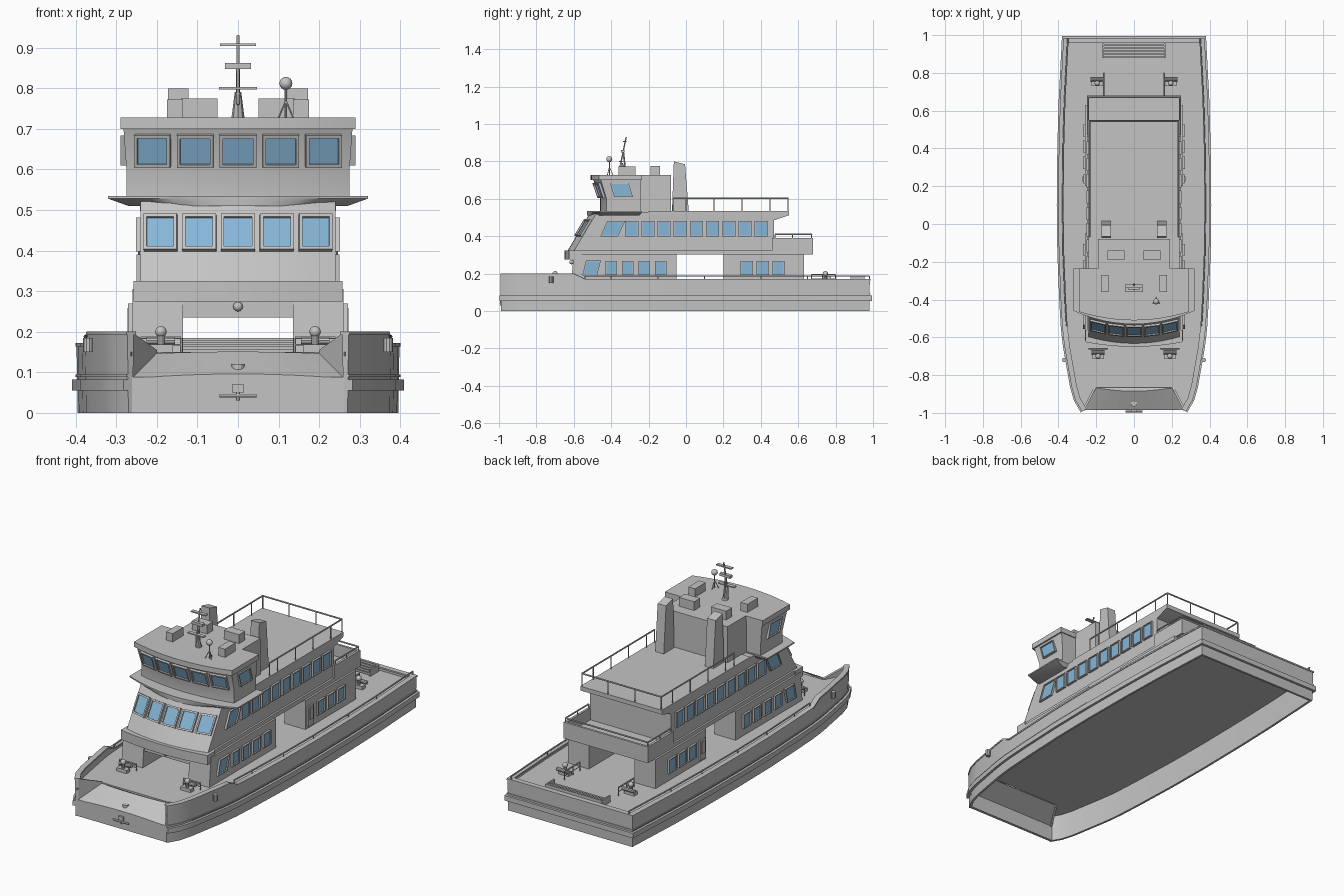
import bpy, bmesh, math
from mathutils import Vector as V

if "Cube" in bpy.data.objects:
    bpy.data.objects.remove(bpy.data.objects["Cube"])


def material(name, col):
    m = bpy.data.materials.new(name)
    m.use_nodes = True
    m.diffuse_color = (*col, 1)
    m.node_tree.nodes["Principled BSDF"].inputs["Base Color"].default_value = (*col, 1)
    return m


GREY = material("hull grey", (0.55, 0.55, 0.55))
GLASS = material("window blue", (0.24, 0.47, 0.68))


def finish(name, bm, mat=GREY, smooth=False):
    bmesh.ops.recalc_face_normals(bm, faces=bm.faces)
    me = bpy.data.meshes.new(name)
    bm.to_mesh(me)
    bm.free()
    ob = bpy.data.objects.new(name, me)
    bpy.context.collection.objects.link(ob)
    me.materials.append(mat)
    if smooth:
        bpy.ops.object.select_all(action="DESELECT")
        ob.select_set(True)
        bpy.context.view_layer.objects.active = ob
        bpy.ops.object.shade_smooth_by_angle(angle=math.radians(30))
    return ob


def loft(bm, rings, closed=False):
    """Skin equal closed rings, capping the ends or joining last to first."""
    rs = [[bm.verts.new(p) for p in r] for r in rings]
    n = len(rs[0])
    for a, b in zip(rs, rs[1:] + (rs[:1] if closed else [])):
        for i in range(n):
            bm.faces.new((a[i], a[(i + 1) % n], b[(i + 1) % n], b[i]))
    if not closed:
        bm.faces.new(rs[0])
        bm.faces.new(rs[-1])


def add_box(bm, x0, x1, y0, y1, z0, z1):
    loft(bm, [[(x0, y0, z), (x1, y0, z), (x1, y1, z), (x0, y1, z)] for z in (z0, z1)])


def add_rod(bm, a, b, r=0.004, r2=None, n=6):
    a, b = V(a), V(b)
    q = (b - a).to_track_quat("Z", "Y")
    circ = [V((math.cos(t), math.sin(t), 0)) for t in (2 * math.pi * i / n for i in range(n))]
    loft(bm, [[p + q @ (c * s) for c in circ] for p, s in ((a, r), (b, r if r2 is None else r2))])


def add_ball(bm, p, r):
    new = bmesh.ops.create_uvsphere(bm, u_segments=12, v_segments=8, radius=r)["verts"]
    bmesh.ops.translate(bm, verts=new, vec=p)


def box(name, *d):
    bm = bmesh.new()
    add_box(bm, *d)
    return finish(name, bm)


def plan(z, front, corner, rear, hw, n=12):
    """Deck outline with a bowed front."""
    xs = [hw * (2 * i / n - 1) for i in range(n + 1)]
    return [(x, front + (corner - front) * (x / hw) ** 2, z) for x in xs] + [(hw, rear, z), (-hw, rear, z)]


def tier(name, *levels):
    bm = bmesh.new()
    loft(bm, [plan(*lv) for lv in levels])
    return finish(name, bm, smooth=True)


# Hull: an open-bottomed shell swept round the deck edge
half = [(.27, -.99), (.305, -.93), (.325, -.86), (.36, -.66), (.382, -.4), (.392, -.15),
        (.395, .1), (.392, .4), (.385, .65), (.368, .98)]
steps = [(.368, -.6), (.374, -.54)]
half = sorted(half + steps, key=lambda p: p[1])
path = [V((x, y, 0)) for x, y in half] + [V((-x, y, 0)) for x, y in reversed(half)]


def sheer(y):
    return .2 if y < -.59 else .172


def sweep(name, section, pts=path):
    rings = []
    for i, p in enumerate(pts):
        a = (p - pts[max(i - 1, 0)]).normalized()
        b = (pts[min(i + 1, len(pts) - 1)] - p).normalized()
        t = (a + b).normalized()
        nrm = V((t.y, -t.x, 0)) / max(.6, t.dot(a if a.length else b))
        rings.append([p + nrm * d + V((0, 0, z)) for d, z in section(p.y)])
    bm = bmesh.new()
    loft(bm, rings)
    return finish(name, bm, smooth=True)


def band(d0, d1, z0, z1):
    return lambda y: [(d0, z0), (d1, z0), (d1, z1), (d0, z1)]


sweep("hull_shell", lambda y: [(-.012, 0), (0, 0), (.003, sheer(y)), (-.015, sheer(y))])
sweep("rub_rail", band(-.005, .014, .055, .082))
sweep("upper_rub_rail", band(-.005, .006, .088, .094))
sweep("bulwark_cap", lambda y: [(d, sheer(y) + z) for d, z in ((-.022, -.008), (.006, -.008), (.006, 0), (-.022, 0))])

# Deck with a notch for the sloping bow ramp
bm = bmesh.new()
deck = [(p.x * .975, p.y if p.y < .9 else .97) for p in path]
deck += [(-.21, -.865), (.21, -.865)]
loft(bm, [[(x, y, z) for x, y in deck] for z in (.14, .15)])
finish("main_deck", bm)

bm = bmesh.new()
rows = []
for y, hw, z, crown in ((-.985, .27, .084, .012), (-.865, .21, .146, .005)):
    xs = [hw * (i / 6 - 1) for i in range(13)]
    top = [(x, y - .02 * (1 - (x / hw) ** 2) * (y > -.9), z + crown * (1 - (x / hw) ** 2)) for x in xs]
    rows.append(top + [(hw, y, z - .01), (-hw, y, z - .01)])
loft(bm, rows)
finish("bow_ramp", bm)
box("bow_plate", -.27, .27, -.985, -.97, 0, .088)

# Bow bulwark returns, anchor and ring
bm = bmesh.new()
for s in (-1, 1):
    loft(bm, [[(s * x, y, z0), (s * (x + .012), y, z0), (s * (x + .012), y, z1), (s * x, y, z1)]
              for x, y, z0, z1 in ((.262, -.985, .07, .2), (.2, -.865, .13, .155))])
finish("bow_returns", bm)
bm = bmesh.new()
add_rod(bm, (-.045, -.992, .042), (.045, -.992, .042), .005)
add_box(bm, -.015, .015, -.995, -.98, .05, .07)
add_rod(bm, (0, -.99, .03), (0, -.99, .06), .004)
add_rod(bm, (0, -.95, .1), (0, -.95, .12), .016, n=12)
finish("bow_anchor", bm)

# Lower cabins on both sides of the open car lane
bm = bmesh.new()
for s in (-1, 1):
    for y0, y0t, y1 in ((-.615, -.6, -.05), (.2, .2, .63)):
        loft(bm, [[(s * .135, y, z), (s * .26, y, z), (s * .26, y1, z), (s * .135, y1, z)]
                  for y, z in ((y0, .15), (y0t, .305))])
finish("lower_cabins", bm)
box("lane_lintel", -.14, .14, -.6, -.55, .235, .305)
tier("front_visor", (.275, -.65, -.625, -.56, .257), (.325, -.65, -.625, -.56, .257))
tier("promenade_slab", (.303, -.645, -.62, .68, .25), (.325, -.645, -.62, .68, .25))

# Passenger saloon and the sloped aft overhang
tier("saloon", (.32, -.635, -.6, .47, .24), (.53, -.51, -.475, .47, .24))
tier("upper_deck", (.485, -.2, -.2, .47, .24), (.512, -.2, -.2, .55, .242), (.535, -.2, -.2, .55, .242))
bm = bmesh.new()
for s in (-1, 1):
    add_box(bm, s * .238, s * .25, .46, .68, .32, .39)
add_box(bm, -.25, .25, .668, .68, .32, .39)
finish("aft_bulwark", bm)

# Bridge wings, wheelhouse and roof
tier("bridge_wings", (.51, -.53, -.44, -.25, .27), (.528, -.53, -.46, -.235, .32), (.535, -.53, -.46, -.235, .32))
tier("wheelhouse", (.53, -.46, -.425, -.24, .275), (.6, -.46, -.425, -.24, .275), (.7, -.495, -.455, -.24, .282))
tier("wheelhouse_roof", (.7, -.51, -.465, -.235, .29), (.728, -.51, -.465, -.235, .29))
box("wheelhouse_aft", -.19, .19, -.24, -.08, .53, .728)

# Funnels with slanted tops, and roof lockers
bm = bmesh.new()
for s in (-1, 1):
    loft(bm, [[(s * x, -.075, .53), (s * x, .015, .53), (s * x, -.005, .785), (s * x, -.065, .8)]
              for x in (.122, .172)])
finish("funnels", bm)
bm = bmesh.new()
for s in (-1, 1):
    add_box(bm, s * .05, s * .14, -.19, -.14, .72, .775)
    add_box(bm, s * .135, s * .175, -.36, -.27, .72, .772)
finish("roof_lockers", bm)

# Windows: raised frame ring plus a glass plate
frames, panes = bmesh.new(), bmesh.new()


def window(p, u, v, w, h, rim=.008):
    p, u, v = V(p), V(u), V(v)
    n = u.cross(v).normalized()

    def ring(k, d):
        return [p + u * (a * (w / 2 + k)) + v * (b * (h / 2 + k)) + n * d
                for a, b in ((-1, -1), (1, -1), (1, 1), (-1, 1))]
    loft(frames, [ring(rim, -.003), ring(rim, .011), ring(0, .011), ring(0, -.003)], closed=True)
    loft(panes, [ring(0, -.003), ring(0, .004)])


def front_windows(xs, z, w, h, low, high):
    """Lay windows on a bowed, raked front given by two plan levels."""
    def at(x, zz):
        k = (zz - low[0]) / (high[0] - low[0])
        f, c, hw = (low[i] + (high[i] - low[i]) * k for i in (1, 2, 3))
        return V((x, f + (c - f) * (x / hw) ** 2, zz))
    for x in xs:
        window(at(x, z), (at(x + .01, z) - at(x - .01, z)).normalized(),
               (at(x, z + .01) - at(x, z - .01)) / .02, w, h)


front_windows([i * .095 for i in range(-2, 3)], .442, .068, .072, (.32, -.635, -.6, .24), (.53, -.51, -.475, .24))
front_windows([i * .105 for i in range(-2, 3)], .647, .074, .064, (.6, -.46, -.425, .275), (.7, -.495, -.455, .282))


def side_window(x, y, z, w, h, lean=0, rim=.005):
    for s in (-1, 1):
        window((s * x, y, z), (0, s, 0), (0, lean, 1), w, h, rim)


side_window(.24, -.392, .44, .085, .074, .45)
for i in range(9):
    side_window(.24, -.29 + i * .0865, .44, .06, .074)
side_window(.26, -.505, .23, .07, .07, .25)
for i in range(4):
    side_window(.26, -.40 + i * .088, .23, .052, .066)
for i in range(3):
    side_window(.26, .325 + i * .085, .23, .055, .066)
side_window(.278, -.345, .647, .09, .064, -.3)
finish("window_frames", frames)
finish("window_glass", panes, GLASS)

# Cabin doors
bm = bmesh.new()
for s in (-1, 1):
    add_box(bm, s * .255, s * .268, .215, .262, .16, .268)
    add_box(bm, s * .265, s * .272, .225, .252, .195, .258)
finish("side_doors", bm)

# Railings
bm = bmesh.new()


def rail(pts, z0, z1, mid=False):
    for a, b in zip(pts, pts[1:]):
        add_rod(bm, (*a, z1), (*b, z1))
        if mid:
            add_rod(bm, (*a, (z0 + z1) / 2), (*b, (z0 + z1) / 2), .002)
    for p in pts:
        add_rod(bm, (*p, z0), (*p, z1), .003)


loop = [(.235, y) for y in (-.07, .0, .15, .3, .45, .545)] + [(.08, .545)]
rail(loop + [(-x, y) for x, y in reversed(loop)], .53, .603)
loop = [(.244, .475), (.244, .57), (.244, .672)]
rail(loop + [(-x, y) for x, y in reversed(loop)], .385, .41)
for s in (-1, 1):
    rail([(s * (p.x - .018), p.y) for p in path[:len(path) // 2] if p.y > -.58], .165, .188)
    rail([(s * .16, y) for y in (.67, .73, .8)], .15, .195, True)
    rail([(s * x, -.66) for x in (.14, .19, .24)], .15, .185, True)
finish("railings", bm)

# Stern gate slats
bm = bmesh.new()
for i in range(5):
    add_box(bm, -.165, .165, .882 + i * .016, .89 + i * .016, .155, .165 + i * .005)
for s in (-1, 1):
    add_box(bm, s * .16, s * .168, .88, .955, .15, .185)
finish("stern_gate", bm)

# Winches and bollards
bm = bmesh.new()
for s in (-1, 1):
    for x, y in ((.19, -.7), (.195, .745)):
        add_box(bm, s * (x - .03), s * (x + .03), y - .015, y + .015, .15, .168)
        add_rod(bm, (s * x, y, .15), (s * x, y, .195), .009, n=10)
        add_ball(bm, (s * x, y, .2), .014)
        add_rod(bm, (s * (x - .035), y + .02, .178), (s * (x + .035), y + .02, .178), .01, n=10)
    add_rod(bm, (s * .37, -.72, .15), (s * .37, -.72, .185), .012, n=10)
add_ball(bm, (0, -.612, .262), .012)
finish("deck_gear", bm, smooth=True)

# Main mast with radar bars, and a tripod light
bm = bmesh.new()
add_rod(bm, (0, -.33, .72), (0, -.345, .79), .017, .008, 8)
add_rod(bm, (0, -.355, .76), (0, -.32, .93), .004)
add_rod(bm, (0, -.32, .72), (0, -.335, .85), .005)
for z, w, h in ((.8, .047, .006), (.855, .032, .014), (.907, .044, .006)):
    y = -.355 + (z - .76) * .2
    add_box(bm, -w, w, y - .012, y + .008, z - h / 2, z + h / 2)
finish("main_mast", bm)
bm = bmesh.new()
for i in range(3):
    t = math.pi * (2 * i / 3 + .5)
    add_rod(bm, (.118 + .022 * math.cos(t), -.41 + .022 * math.sin(t), .725), (.118, -.41, .77), .002)
add_rod(bm, (.118, -.41, .725), (.118, -.41, .81), .003)
add_ball(bm, (.118, -.41, .812), .016)
finish("light_mast", bm, smooth=True)
